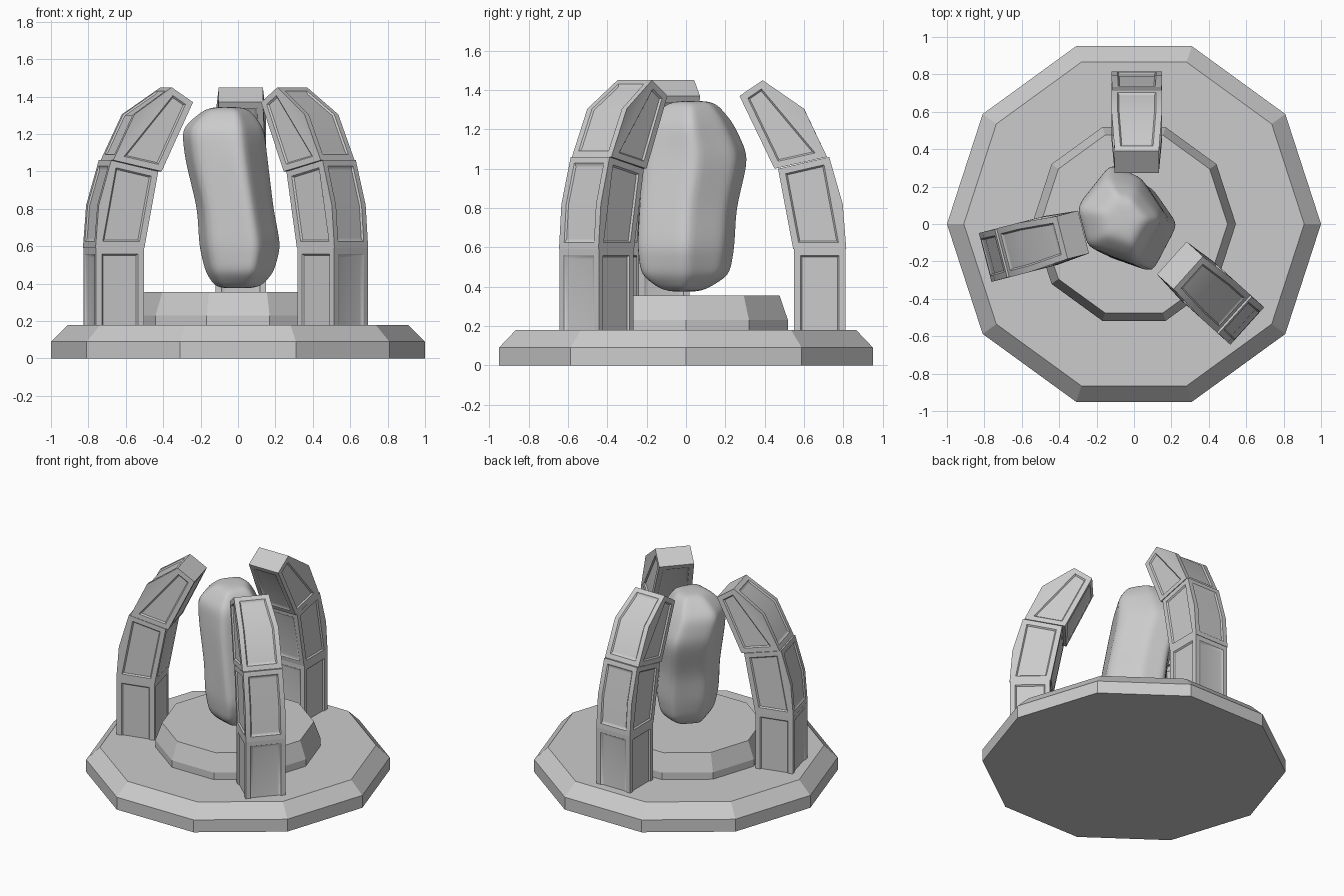
import bpy, bmesh
from math import cos, sin, pi, radians
from mathutils import Matrix

if "Cube" in bpy.data.objects:
    bpy.data.objects.remove(bpy.data.objects["Cube"])


def finish(name, bm, smooth=None):
    bmesh.ops.recalc_face_normals(bm, faces=bm.faces)
    me = bpy.data.meshes.new(name)
    bm.to_mesh(me)
    bm.free()
    ob = bpy.data.objects.new(name, me)
    bpy.context.collection.objects.link(ob)
    if smooth:
        bpy.ops.object.select_all(action='DESELECT')
        ob.select_set(True)
        bpy.context.view_layer.objects.active = ob
        bpy.ops.object.shade_smooth_by_angle(angle=radians(smooth))
    return ob


def loft(rings):
    """Skin a stack of equal point rings and cap both ends."""
    bm = bmesh.new()
    vs = [[bm.verts.new(p) for p in r] for r in rings]
    n = len(vs[0])
    for a, b in zip(vs, vs[1:]):
        for i in range(n):
            j = (i + 1) % n
            bm.faces.new((a[i], a[j], b[j], b[i]))
    bm.faces.new(vs[0][::-1])
    bm.faces.new(vs[-1])
    return bm


def decagon(r, z):
    return [(r * cos(i * pi / 5), r * sin(i * pi / 5), z) for i in range(10)]


# Ten-sided base and raised plinth
finish("base", loft([decagon(1, 0), decagon(1, .09), decagon(.91, .18)]))
finish("plinth", loft([decagon(.545, .17), decagon(.545, .23), decagon(.5, .355)]))


def block(name, inner, outer, bends, tip_width, place):
    """Stone block: inner/outer = (bottom, top) points in (radius, z)."""
    bm = bmesh.new()
    prof = [(inner[0], .135), (outer[0], .135)]
    prof += [(b, .135) for b in bends]
    prof += [(outer[1], tip_width), (inner[1], tip_width)]
    L = [bm.verts.new((p[0], w, p[1])) for p, w in prof]
    R = [bm.verts.new((p[0], -w, p[1])) for p, w in prof]
    n = len(prof)
    ring = [bm.faces.new((L[i], L[(i + 1) % n], R[(i + 1) % n], R[i])) for i in range(n)]
    groups = [ring[1:n - 2], [ring[n - 1]]]
    for S in (L, R):
        groups.append([bm.faces.new((S[0], S[1], S[-2], S[-1]))])
        if bends:
            bm.faces.new(S[1:-1])
    bmesh.ops.recalc_face_normals(bm, faces=bm.faces)
    orig = set(bm.verts)
    # Sunken panels on the four long sides
    for g in groups:
        bmesh.ops.inset_region(bm, faces=g, thickness=.033, depth=0, use_even_offset=True)
        bmesh.ops.inset_region(bm, faces=g, thickness=.008, depth=-.009, use_even_offset=True)
    rim = [e for e in bm.edges if e.verts[0] in orig and e.verts[1] in orig
           and len(e.link_faces) == 2 and e.calc_face_angle() > .7]
    bmesh.ops.bevel(bm, geom=rim, offset=.026, segments=3, profile=.5, affect='EDGES',
                    clamp_overlap=True)
    bm.transform(place)
    finish(name, bm, 35)


# Three curved pillars of three blocks each: angle, sideways offset
for k, (ang, off) in enumerate([(90, -.015), (194.5, -.026), (318, 0)], 1):
    M = Matrix.Rotation(radians(ang), 4, 'Z') @ Matrix.Translation((0, off, 0))
    block(f"pillar_{k}_lower", [(.548, .12), (.548, .592)], [(.812, .12), (.812, .592)],
          [], .135, M)
    block(f"pillar_{k}_middle", [(.545, .592), (.468, 1.0)], [(.815, .592), (.728, 1.06)],
          [(.797, .82)], .133, M)
    block(f"pillar_{k}_upper", [(.45, 1.0), (.272, 1.37)], [(.717, 1.06), (.39, 1.45)],
          [(.60, 1.305)], .118, M)

# Floating irregular stone: z, x range, y range
section = [(-1, .25), (-.3, 1), (.4, .75), (1, 0), (.4, -1), (-.75, -.65)]
levels = [(.375, -.12, .12, -.12, .09), (.46, -.18, .2, -.24, .23), (.60, -.215, .24, -.26, .255),
          (.80, -.225, .2, -.25, .265), (1.06, -.29, .17, -.23, .33),
          (1.23, -.31, .15, -.2, .25), (1.345, -.17, .06, -.1, .15)]
rings = []
for z, x0, x1, y0, y1 in levels:
    rings.append([((x0 + x1) / 2 + u * (x1 - x0) / 2, (y0 + y1) / 2 + v * (y1 - y0) / 2, z)
                  for u, v in section])
bm = loft(rings)
crease = bm.edges.layers.float.new("crease_edge")
for e in bm.edges:
    d = abs(e.verts[0].co.z - e.verts[1].co.z)
    e[crease] = .45 if d > .01 else .3
stone = finish("floating_stone", bm, 180)
sub = stone.modifiers.new("soften", 'SUBSURF')
sub.levels = sub.render_levels = 3
